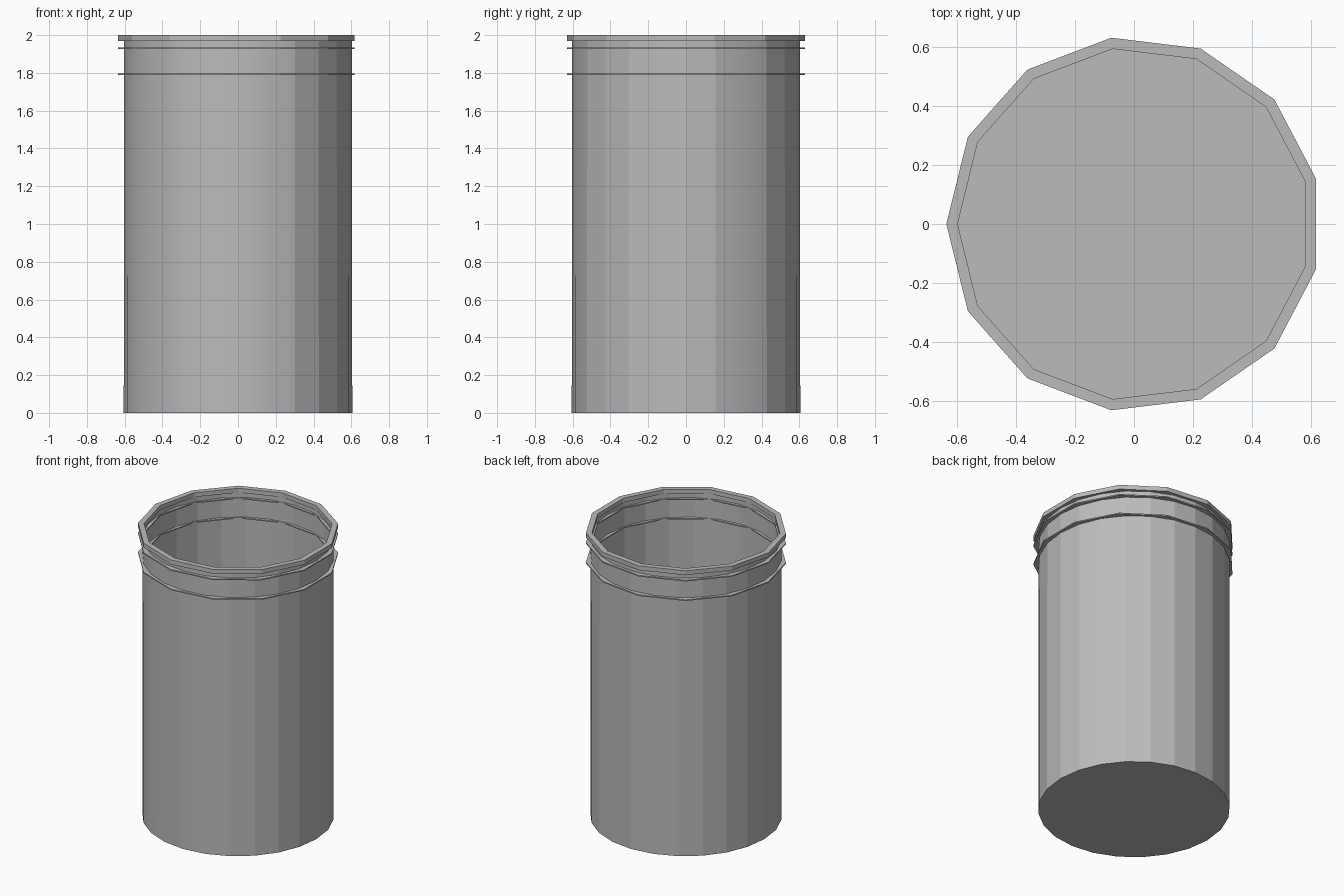
import bpy, bmesh
from math import sin, cos, radians, tau

cube = bpy.data.objects.get("Cube")
if cube:
    bpy.data.objects.remove(cube, do_unlink=True)

grey = bpy.data.materials.new("plain grey")
grey.use_nodes = True
colour = (0.5, 0.5, 0.5, 1)
grey.diffuse_color = colour
grey.node_tree.nodes["Principled BSDF"].inputs["Base Color"].default_value = colour


def finish(name, bm):
    mesh = bpy.data.meshes.new(name)
    bm.to_mesh(mesh)
    bm.free()
    obj = bpy.data.objects.new(name, mesh)
    bpy.context.collection.objects.link(obj)
    mesh.materials.append(grey)
    return obj


def loop(bm, sides, radius, z, start=0):
    return [bm.verts.new((radius * cos(start + tau * i / sides),
                          radius * sin(start + tau * i / sides), z))
            for i in range(sides)]


# Open cup wall with diagonal facets, soft on the front right quarter
SIDES = 24
bm = bmesh.new()
low = loop(bm, SIDES, 0.605, 0)
high = loop(bm, SIDES, 0.603, 1.98)
for i in range(SIDES):
    j = (i + 1) % SIDES
    soft = SIDES // 2 <= i < SIDES * 5 // 6 or 1 <= i < 3
    for tri in ((low[i], low[j], high[i]), (low[j], high[j], high[i])):
        bm.faces.new(tri).smooth = soft
# Closed floor
bm.faces.new(low[::-1])
for v in low:
    for e in v.link_edges:
        if all(u in low for u in e.verts):
            e.smooth = False
finish("cup_body", bm)


# Thirteen-sided bands around the mouth
def band(name, bottom, top):
    bm = bmesh.new()
    start = radians(180)
    rings = [loop(bm, 13, r, z, start) for r, z in
             ((0.635, bottom), (0.635, top), (0.597, top), (0.597, bottom))]
    for k in range(4):
        a, b = rings[k], rings[(k + 1) % 4]
        for i in range(13):
            j = (i + 1) % 13
            bm.faces.new((a[i], a[j], b[j], b[i]))
    finish(name, bm)


for name, bottom, top in (("rim", 1.97, 2.0),
                          ("upper_band", 1.926, 1.934),
                          ("lower_band", 1.79, 1.798)):
    band(name, bottom, top)
